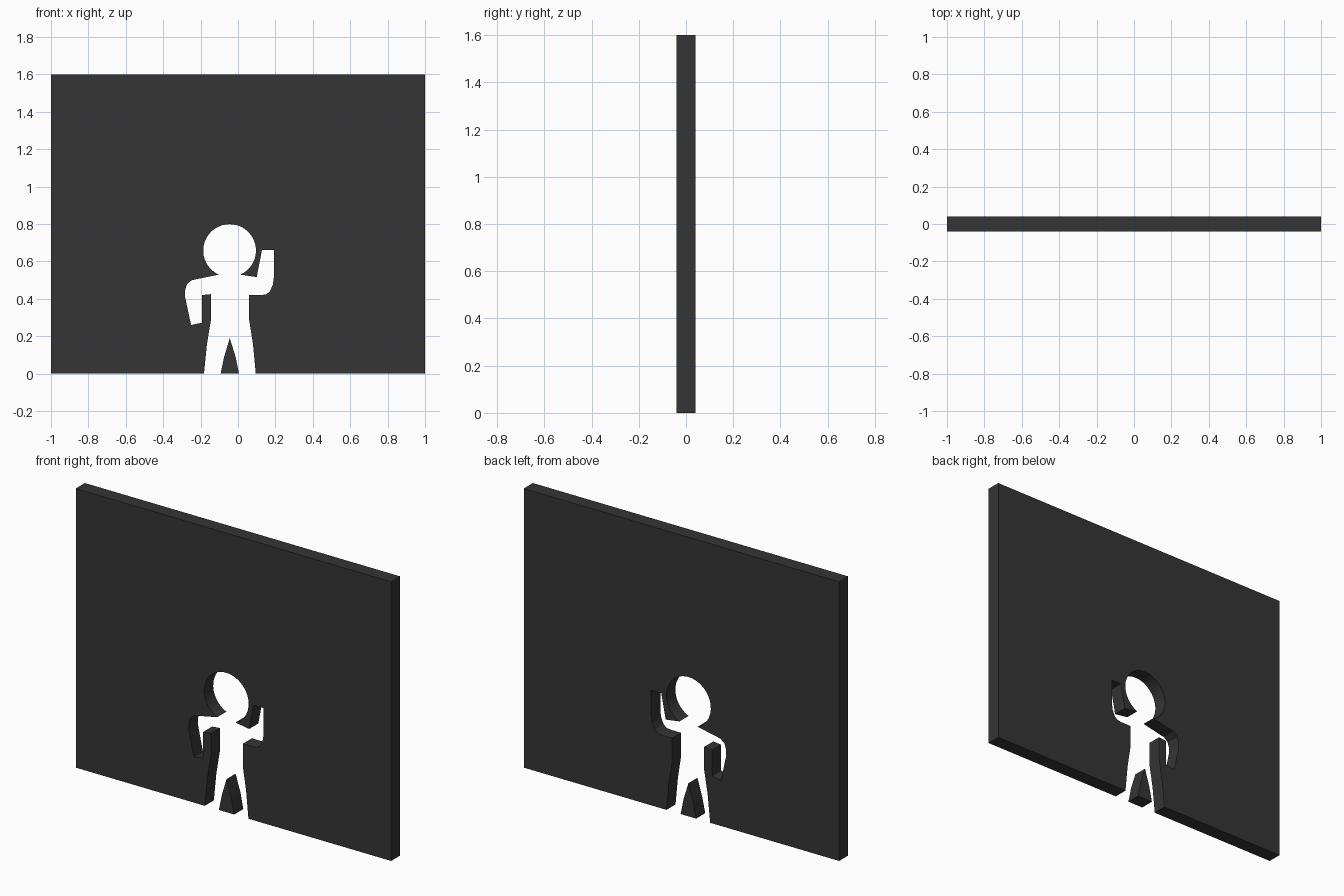
import bpy, bmesh
from math import sin, cos, radians

if "Cube" in bpy.data.objects:
    bpy.data.objects.remove(bpy.data.objects["Cube"])

HALF = 0.041  # half of the wall thickness

mat = bpy.data.materials.new("dark_panel")
mat.diffuse_color = (0.035, 0.035, 0.035, 1)
mat.use_nodes = True
mat.node_tree.nodes["Principled BSDF"].inputs["Base Color"].default_value = mat.diffuse_color


def slab(name, points):
    """Extrude an x-z outline through the wall thickness."""
    bm = bmesh.new()
    face = bm.faces.new([bm.verts.new((x, -HALF, z)) for x, z in points])
    out = bmesh.ops.extrude_face_region(bm, geom=[face])
    verts = [v for v in out["geom"] if isinstance(v, bmesh.types.BMVert)]
    bmesh.ops.translate(bm, verts=verts, vec=(0, 2 * HALF, 0))
    bmesh.ops.recalc_face_normals(bm, faces=bm.faces)
    mesh = bpy.data.meshes.new(name)
    bm.to_mesh(mesh)
    bm.free()
    mesh.materials.append(mat)
    obj = bpy.data.objects.new(name, mesh)
    bpy.context.collection.objects.link(obj)
    return obj


# Figure-shaped opening: left leg, side and lowered arm
left = [(-0.182, 0), (-0.166, 0.158), (-0.144, 0.291), (-0.144, 0.425),
        (-0.193, 0.42), (-0.193, 0.272), (-0.251, 0.26), (-0.284, 0.414),
        (-0.283, 0.445), (-0.272, 0.48), (-0.246, 0.5)]

# Round head, from the left of the neck over the top to the right
steps = 40
head = []
for i in range(steps + 1):
    a = radians(246 - 312 * i / steps)
    head.append((-0.045 + 0.141 * cos(a), 0.658 + 0.141 * sin(a)))

# Raised arm, right side and right leg
right = [(0.1, 0.516), (0.128, 0.66), (0.192, 0.66), (0.192, 0.516),
         (0.186, 0.475), (0.171, 0.44), (0.152, 0.424), (0.125, 0.42),
         (0.059, 0.42), (0.059, 0.291), (0.08, 0.158), (0.095, 0)]

# Wall with the opening cut down to the floor
slab("wall", [(-1, 0)] + left + head + right + [(1, 0), (1, 1.6), (-1, 1.6)])

# Loose wedge standing between the legs
slab("leg_gap_wedge", [(-0.093, 0), (-0.074, 0.09), (-0.044, 0.19),
                       (-0.013, 0.09), (0.005, 0)])
